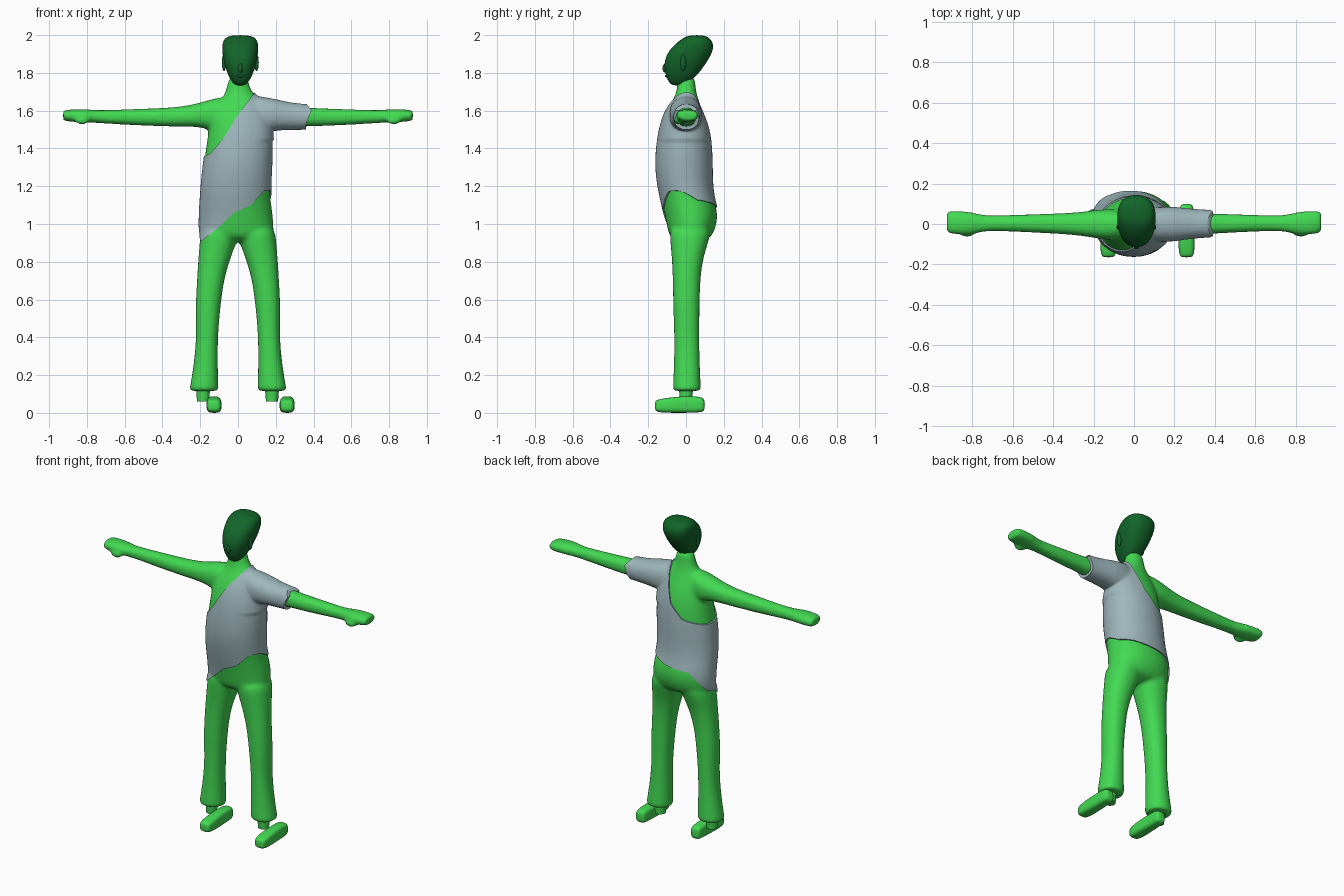
import bpy, bmesh, math
from mathutils import Matrix, Vector

cube = bpy.data.objects.get("Cube")
if cube:
    bpy.data.objects.remove(cube, do_unlink=True)


def material(name, rgb):
    mat = bpy.data.materials.new(name)
    mat.use_nodes = True
    mat.diffuse_color = (*rgb, 1)
    mat.node_tree.nodes["Principled BSDF"].inputs["Base Color"].default_value = (*rgb, 1)
    return mat


GREEN = material("bright green", (0.055, 0.7, 0.085))
GREY = material("blue grey", (0.34, 0.47, 0.5))
DARK = material("dark green", (0.006, 0.13, 0.022))


def loft(bm, axis, sections, power=2.0, count=24):
    """Closed tube; each section is (position, a_min, a_max, b_min, b_max)."""
    rings = []
    for pos, a0, a1, b0, b1 in sections:
        ring = []
        for i in range(count):
            t = math.tau * i / count
            c, s = math.cos(t), math.sin(t)
            a = (a0 + a1) / 2 + (a1 - a0) / 2 * math.copysign(abs(c) ** (2 / power), c)
            b = (b0 + b1) / 2 + (b1 - b0) / 2 * math.copysign(abs(s) ** (2 / power), s)
            co = {"x": (pos, b, a), "y": (a, pos, b), "z": (a, b, pos)}[axis]
            ring.append(bm.verts.new(co))
        rings.append(ring)
    skin(bm, rings)


def skin(bm, rings):
    count = len(rings[0])
    faces = [bm.faces.new(rings[0]), bm.faces.new(rings[-1])]
    for low, high in zip(rings, rings[1:]):
        for i in range(count):
            j = (i + 1) % count
            faces.append(bm.faces.new((low[i], low[j], high[j], high[i])))
    bmesh.ops.recalc_face_normals(bm, faces=faces)


def ball(bm, centre, radii):
    bmesh.ops.create_uvsphere(bm, u_segments=16, v_segments=10, radius=1,
                              matrix=Matrix.Translation(centre) @ Matrix.Diagonal((*radii, 1)))


def make(name, bm, mat=None):
    mesh = bpy.data.meshes.new(name)
    bm.to_mesh(mesh)
    bm.free()
    obj = bpy.data.objects.new(name, mesh)
    bpy.context.collection.objects.link(obj)
    if mat:
        mesh.materials.append(mat)
    return obj


def bake(obj, mat):
    """Apply the modifiers and colour the whole part."""
    graph = bpy.context.evaluated_depsgraph_get()
    mesh = bpy.data.meshes.new_from_object(obj.evaluated_get(graph))
    obj.modifiers.clear()
    obj.data = mesh
    mesh.materials.clear()
    mesh.materials.append(mat)
    for face in mesh.polygons:
        face.material_index = 0


def subdivide(obj, levels=2):
    mod = obj.modifiers.new("rounding", "SUBSURF")
    mod.levels = mod.render_levels = levels


def smooth(obj, angle=50):
    bpy.ops.object.select_all(action="DESELECT")
    obj.select_set(True)
    bpy.context.view_layer.objects.active = obj
    bpy.ops.object.shade_smooth_by_angle(angle=math.radians(angle))


# Body: torso, neck, arms and trousers fused into one skin
bm = bmesh.new()
loft(bm, "z", [
    (0.9, -0.2, 0.19, -0.08, 0.12), (0.98, -0.205, 0.19, -0.1, 0.16),
    (1.06, -0.203, 0.185, -0.115, 0.172), (1.16, -0.197, 0.167, -0.14, 0.138),
    (1.3, -0.185, 0.178, -0.163, 0.137), (1.45, -0.163, 0.18, -0.15, 0.132),
    (1.55, -0.15, 0.165, -0.128, 0.108), (1.62, -0.125, 0.145, -0.095, 0.08),
    (1.67, -0.08, 0.1, -0.06, 0.062), (1.72, -0.058, 0.058, -0.046, 0.05),
    (1.79, -0.05, 0.055, -0.045, 0.05)], 2.1)
for side in (-1, 1):
    arm = [(0.04, 1.46, 1.68, -0.08, 0.07), (0.13, 1.49, 1.665, -0.08, 0.075),
           (0.2, 1.515, 1.642, -0.068, 0.068), (0.3, 1.515, 1.62, -0.053, 0.055),
           (0.45, 1.518, 1.612, -0.045, 0.05), (0.65, 1.528, 1.605, -0.035, 0.043),
           (0.75, 1.535, 1.602, -0.035, 0.042), (0.8, 1.538, 1.608, -0.055, 0.06),
           (0.87, 1.54, 1.608, -0.054, 0.066), (0.92, 1.545, 1.603, -0.045, 0.066),
           (0.926, 1.548, 1.6, -0.042, 0.063)]
    loft(bm, "x", [(side * p, *rest) for p, *rest in arm], 2.3)
    ball(bm, (side * 0.825, -0.045, 1.548), (0.04, 0.02, 0.022))
    leg = [(0.115, 0.103, 0.258, -0.07, 0.08), (0.125, 0.103, 0.257, -0.07, 0.08),
           (0.25, 0.107, 0.235, -0.064, 0.073), (0.4, 0.107, 0.22, -0.062, 0.07),
           (0.55, 0.094, 0.226, -0.068, 0.072), (0.7, 0.076, 0.218, -0.07, 0.075),
           (0.82, 0.04, 0.21, -0.075, 0.09), (0.92, 0.0, 0.203, -0.085, 0.125),
           (1.0, -0.01, 0.19, -0.09, 0.14)]
    loft(bm, "z", [(p, side * a, side * b, c, d) for p, a, b, c, d in leg], 2.2)
body = make("body", bm)
subdivide(body)
remesh = body.modifiers.new("fuse", "REMESH")
remesh.mode = "VOXEL"
remesh.voxel_size = 0.011
relax = body.modifiers.new("relax", "SMOOTH")
relax.factor = 0.5
relax.iterations = 5
bake(body, GREEN)
smooth(body)

# Shirt: puffed-out copy of the body, trimmed along slanted hem and neckline
bm = bmesh.new()
bm.from_mesh(body.data)
bm.normal_update()
offsets = []
for v in bm.verts:
    sleeve = min(max((v.co.x - 0.08) * 8, 0), 1) if v.co.z > 1.44 else 0
    offsets.append(v.normal * (0.007 + 0.011 * sleeve))
for v, offset in zip(bm.verts, offsets):
    v.co += offset
shirt = make("shirt", bm)

sleeve_end = [(0.36, 1.45), (0.36, 1.53), (0.39, 1.6), (0.33, 1.68), (0.1, 1.8)]
front = [(-0.24, 0.87), (-0.1, 0.985), (-0.02, 1.06), (0.07, 1.1), (0.14, 1.175), (0.25, 1.18),
         *sleeve_end, (0.09, 1.7), (0.05, 1.645), (0, 1.58), (-0.08, 1.45), (-0.15, 1.37),
         (-0.24, 1.34)]
back = [(-0.24, 0.87), (-0.17, 1.02), (-0.12, 1.08), (0.05, 1.1), (0.14, 1.12), (0.25, 1.15),
        *sleeve_end, (0.08, 1.69), (0.055, 1.58), (0.02, 1.48), (-0.06, 1.4), (-0.15, 1.37),
        (-0.24, 1.34)]
bm = bmesh.new()
skin(bm, [[bm.verts.new((x, y, z)) for x, z in outline]
          for y, outline in ((-0.5, front), (-0.04, front), (0.06, back), (0.5, back))])
bmesh.ops.triangulate(bm, faces=bm.faces[:])
cutter = make("shirt_cutter", bm)
cutter.hide_render = True
trim = shirt.modifiers.new("trim", "BOOLEAN")
trim.operation = "INTERSECT"
trim.solver = "EXACT"
trim.object = cutter
bake(shirt, GREY)
bpy.data.objects.remove(cutter, do_unlink=True)
smooth(shirt)

# Head: wedge-shaped skull with the crown swept back
bm = bmesh.new()
mid = 0.012
profile = [(1.732, 0.025, -0.075, -0.015), (1.76, 0.05, -0.098, 0.03), (1.8, 0.07, -0.112, 0.07),
           (1.85, 0.086, -0.117, 0.106), (1.9, 0.095, -0.103, 0.137), (1.945, 0.097, -0.067, 0.149),
           (1.98, 0.088, -0.025, 0.132), (2.0, 0.055, 0.015, 0.1)]
loft(bm, "z", [(z, mid - r, mid + r, y0, y1) for z, r, y0, y1 in profile], 2.3)
head = make("head", bm, DARK)
subdivide(head)
smooth(head, 80)

# Ears, nose and lips
for name, side in (("right_ear", -1), ("left_ear", 1)):
    bm = bmesh.new()
    ball(bm, (mid + side * 0.086, -0.015, 1.855), (0.012, 0.014, 0.045))
    smooth(make(name, bm, DARK))
for name, y, z, radii in (("nose", -0.112, 1.825, (0.013, 0.012, 0.024)),
                          ("lips", -0.103, 1.783, (0.024, 0.008, 0.007))):
    bm = bmesh.new()
    ball(bm, (mid, y, z), radii)
    smooth(make(name, bm, DARK))

# Ankles and shoes
for name, ankle_x, shoe_x in (("right", -0.185, -0.127), ("left", 0.18, 0.26)):
    bm = bmesh.new()
    loft(bm, "z", [(z, ankle_x - r, ankle_x + r, -r, r)
                   for z, r in ((0.06, 0.032), (0.1, 0.035), (0.16, 0.04))])
    smooth(make(name + "_ankle", bm, GREEN))

    bm = bmesh.new()
    shoe = [(-0.165, 0.024, 0.018, 0.058), (-0.155, 0.036, 0.004, 0.07), (-0.1, 0.042, 0, 0.08),
            (0, 0.036, 0, 0.09), (0.08, 0.036, 0.002, 0.086), (0.1, 0.026, 0.012, 0.072)]
    loft(bm, "y", [(y, shoe_x - r, shoe_x + r, z0, z1) for y, r, z0, z1 in shoe], 3.2)
    obj = make(name + "_shoe", bm, GREEN)
    subdivide(obj)
    smooth(obj, 80)
